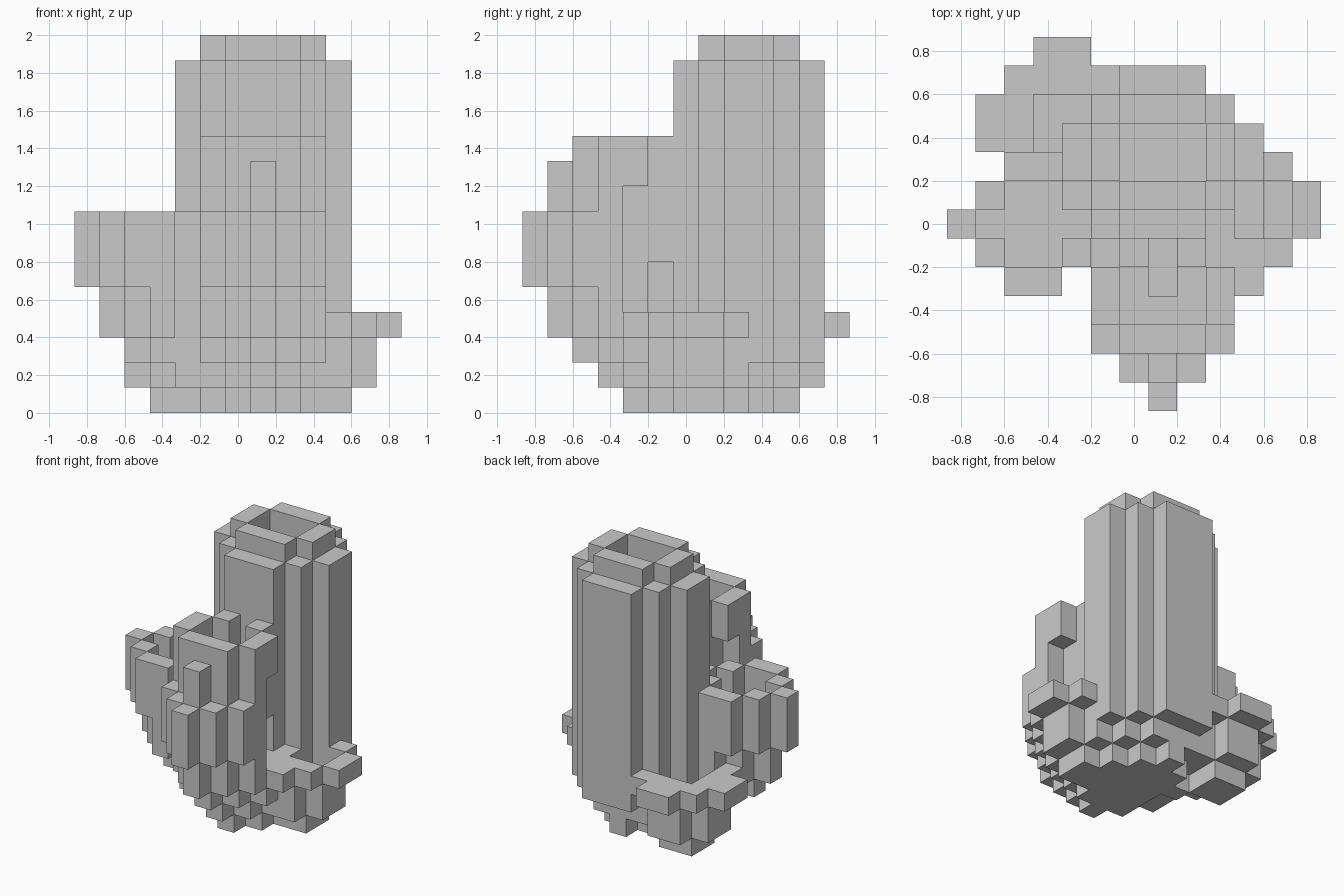
import bpy
import bmesh
from mathutils import Vector

if "Cube" in bpy.data.objects:
    bpy.data.objects.remove(bpy.data.objects["Cube"], do_unlink=True)

UNIT = 2 / 15
HALF = 6.5  # half the grid width in cells

grey = bpy.data.materials.new("stone_grey")
grey.use_nodes = True
COLOUR = (0.59, 0.59, 0.59, 1)
grey.diffuse_color = COLOUR
grey.node_tree.nodes["Principled BSDF"].inputs["Base Color"].default_value = COLOUR


def slab(x0, x1, y0, y1, z0, z1, cut=0):
    """Cells of a block (inclusive ranges) whose upright corners are stepped off."""
    cells = set()
    for x in range(x0, x1 + 1):
        for y in range(y0, y1 + 1):
            if min(x - x0, x1 - x) + min(y - y0, y1 - y) >= cut:
                cells |= {(x, y, z) for z in range(z0, z1 + 1)}
    return cells


# Tall hollow tube with a stepped rim
tower = slab(4, 10, 6, 11, 2, 13, 2) | slab(5, 9, 7, 10, 14, 14, 1)
tower_bore = slab(6, 8, 8, 9, 5, 14)

# Rounded foot under the tube
foot = (slab(6, 8, 4, 10, 0, 0, 1) | slab(7, 7, 4, 4, 0, 0)
        | slab(6, 10, 6, 7, 0, 0) | slab(5, 9, 7, 9, 0, 0, 1)
        | slab(4, 9, 5, 10, 1, 1, 1))

# Front arm: swells outwards, then narrows to an open rim
front_arm = (slab(5, 9, 3, 7, 1, 1, 2) | slab(5, 9, 2, 6, 2, 2, 2)
             | slab(5, 9, 1, 7, 3, 3, 2) | slab(5, 9, 1, 5, 4, 4, 2)
             | slab(5, 9, 0, 5, 5, 7, 2) | slab(5, 9, 1, 5, 8, 8, 2)
             | slab(6, 8, 5, 5, 6, 8) | slab(7, 7, 1, 1, 9, 9)
             | slab(5, 9, 2, 5, 9, 10, 1))
front_bore = slab(6, 8, 3, 4, 9, 10) | slab(7, 7, 4, 5, 8, 10)

# Side arm on the -x side
right_arm = (slab(4, 6, 5, 7, 1, 1) | slab(2, 6, 5, 7, 2, 2, 1)
             | slab(1, 5, 4, 8, 3, 4, 2) | slab(0, 5, 4, 8, 5, 7, 2))
right_bore = slab(1, 4, 5, 7, 6, 7, 1)

# Low cup on the +x side
left_cup = slab(7, 11, 5, 8, 1, 2, 1) | slab(8, 12, 4, 9, 3, 3, 2)
left_bore = slab(11, 11, 6, 7, 3, 3) | slab(10, 10, 6, 7, 2, 3)

# Low cup at the back
back_cup = (slab(3, 4, 9, 10, 0, 0) | slab(2, 5, 8, 11, 1, 2, 1)
            | slab(1, 6, 7, 12, 3, 3, 2))
back_bore = slab(3, 4, 9, 10, 3, 3)

parts = {
    "tower": tower - tower_bore,
    "foot": foot,
    "front_arm": front_arm - front_bore,
    "right_arm": right_arm - right_bore,
    "left_cup": left_cup - left_bore,
    "back_cup": back_cup - back_bore,
}
everything = set().union(*parts.values())


def build(name, cells):
    """Make the outer skin of the cells, leaving out faces hidden by neighbours."""
    bm = bmesh.new()
    for cell in sorted(cells):
        centre = Vector(cell) + Vector((0.5 - HALF, 0.5 - HALF, 0.5))
        for axis in range(3):
            for sign in (-1, 1):
                step = [0, 0, 0]
                step[axis] = sign
                if tuple(c + s for c, s in zip(cell, step)) in everything:
                    continue
                n = Vector(step) / 2
                u = Vector((0, 0, 0))
                u[(axis + 1) % 3] = 0.5
                v = n.cross(u) * 2
                ring = (-u - v, u - v, u + v, v - u)
                bm.faces.new([bm.verts.new((centre + n + r) * UNIT) for r in ring])
    bmesh.ops.remove_doubles(bm, verts=bm.verts, dist=UNIT / 100)
    mesh = bpy.data.meshes.new(name)
    bm.to_mesh(mesh)
    bm.free()
    mesh.materials.append(grey)
    bpy.context.collection.objects.link(bpy.data.objects.new(name, mesh))


# Each cell belongs to the first part that claims it
taken = set()
for part_name, part_cells in parts.items():
    build(part_name, part_cells - taken)
    taken |= part_cells
